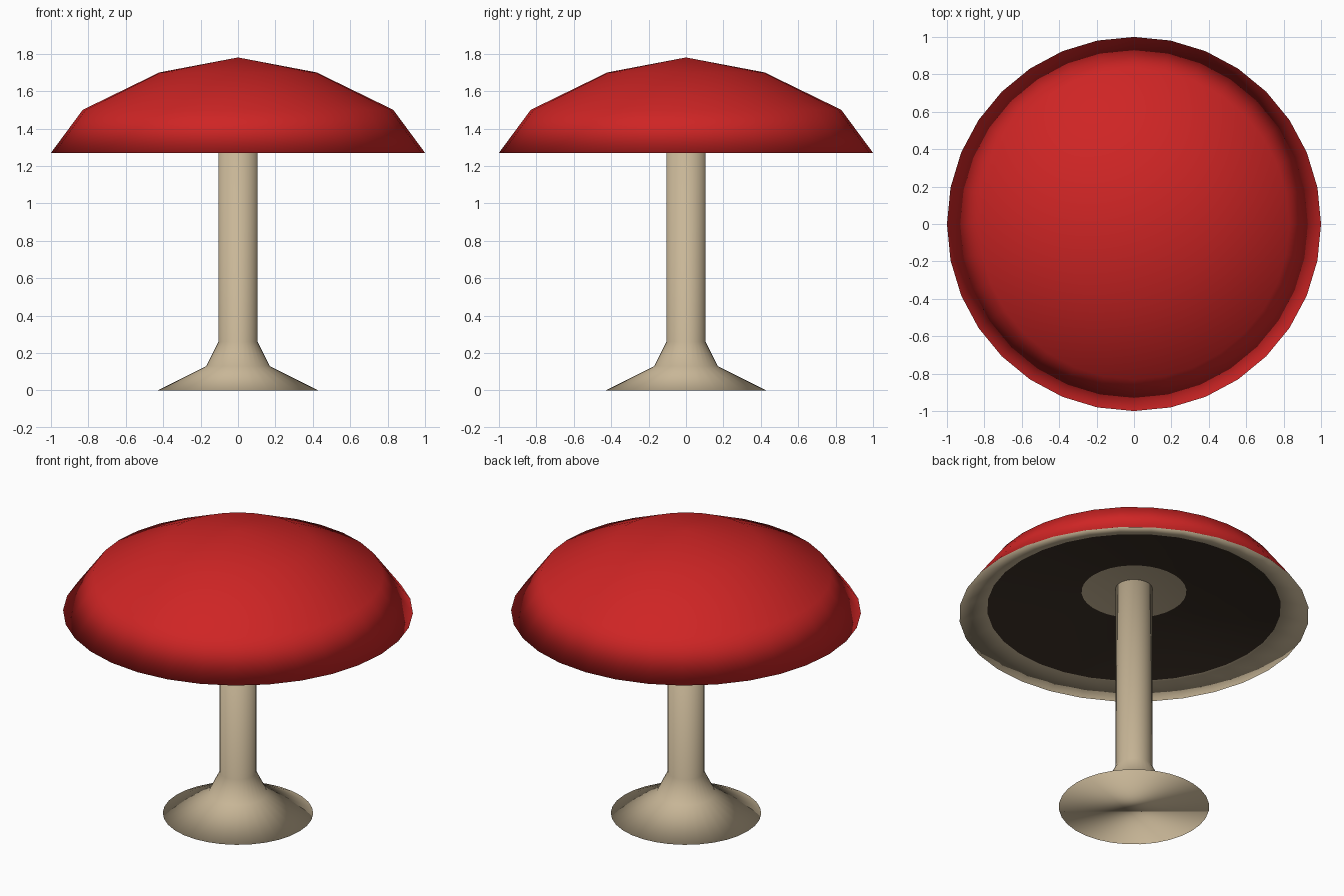
import bpy, bmesh, math

if "Cube" in bpy.data.objects:
    bpy.data.objects.remove(bpy.data.objects["Cube"])

SIDES = 32


def material(name, rgb):
    m = bpy.data.materials.new(name)
    m.diffuse_color = (*rgb, 1)
    m.use_nodes = True
    m.node_tree.nodes["Principled BSDF"].inputs["Base Color"].default_value = m.diffuse_color
    return m


red = material("cap red", (0.62, 0.018, 0.018))
beige = material("stem beige", (0.58, 0.47, 0.31))
dark = material("gill brown", (0.045, 0.030, 0.020))


def lathe(name, profile, mats, band_mats):
    """Revolve (radius, z) points around z; each band gets its own material."""
    bm = bmesh.new()
    rings = []
    for r, z in profile:
        if r == 0:
            rings.append([bm.verts.new((0, 0, z))] * SIDES)
        else:
            rings.append([bm.verts.new((r * math.cos(2 * math.pi * i / SIDES),
                                        r * math.sin(2 * math.pi * i / SIDES), z))
                          for i in range(SIDES)])
    for k in range(len(rings) - 1):
        a, b = rings[k], rings[k + 1]
        for i in range(SIDES):
            j = (i + 1) % SIDES
            corners = list(dict.fromkeys((a[i], a[j], b[j], b[i])))
            bm.faces.new(corners).material_index = band_mats[k]
    # close open ends with flat discs
    for ring, (r, z) in ((rings[0], profile[0]), (rings[-1], profile[-1])):
        if r > 0:
            bm.faces.new(ring)
    bmesh.ops.recalc_face_normals(bm, faces=bm.faces)
    for f in bm.faces:
        f.smooth = True
    mesh = bpy.data.meshes.new(name)
    bm.to_mesh(mesh)
    bm.free()
    for m in mats:
        mesh.materials.append(m)
    obj = bpy.data.objects.new(name, mesh)
    bpy.context.collection.objects.link(obj)
    return obj


# stem with flared foot, running up into the cap
lathe("stem", [(0.43, 0), (0.17, 0.13), (0.105, 0.26), (0.105, 1.45)],
      [beige], [0, 0, 0])

# cap: red dome outside, hollow underside with beige rim, dark gills, beige centre
lathe("cap", [(0, 1.78), (0.42, 1.70), (0.83, 1.50), (1.0, 1.27),
              (0.84, 1.315), (0.30, 1.42), (0, 1.45)],
      [red, beige, dark], [0, 0, 0, 1, 2, 1])
